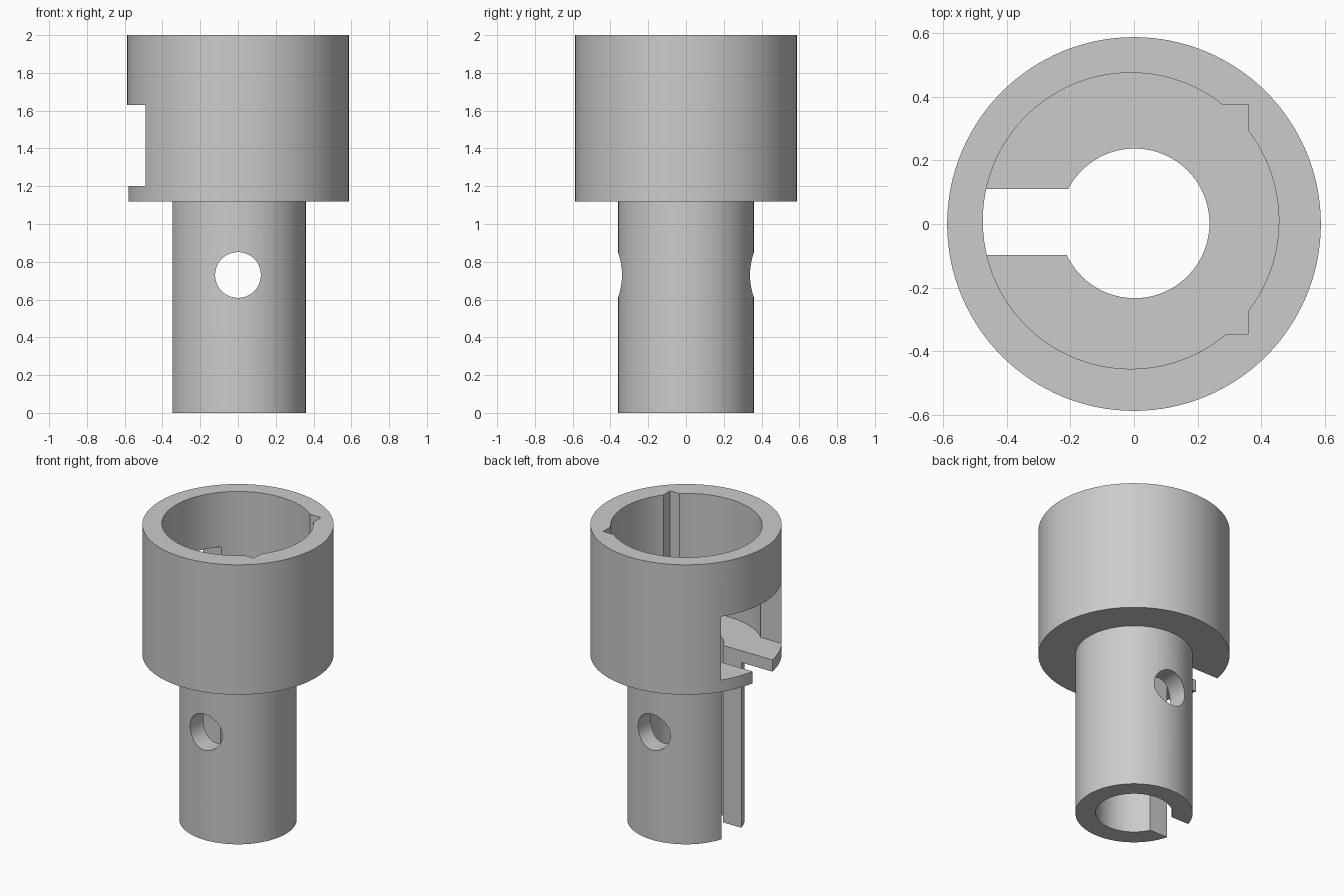
import bpy
import bmesh
from math import pi
from mathutils import Matrix, Vector

if "Cube" in bpy.data.objects:
    bpy.data.objects.remove(bpy.data.objects["Cube"], do_unlink=True)

SEGMENTS = 128
TOP, FLOOR, SHOULDER = 2.0, 1.2, 1.12

grey = bpy.data.materials.new("plain grey")
grey.use_nodes = True
colour = (0.6, 0.6, 0.6, 1)
grey.diffuse_color = colour
grey.node_tree.nodes["Principled BSDF"].inputs["Base Color"].default_value = colour


def finish(name, bm):
    bmesh.ops.recalc_face_normals(bm, faces=bm.faces)
    mesh = bpy.data.meshes.new(name)
    bm.to_mesh(mesh)
    bm.free()
    mesh.materials.append(grey)
    obj = bpy.data.objects.new(name, mesh)
    bpy.context.collection.objects.link(obj)
    return obj


def lathe(name, profile):
    bm = bmesh.new()
    verts = [bm.verts.new((r, 0, z)) for r, z in profile]
    edges = [bm.edges.new(pair) for pair in zip(verts, verts[1:])]
    bmesh.ops.spin(bm, geom=verts + edges, axis=(0, 0, 1), cent=(0, 0, 0),
                   angle=2 * pi, steps=SEGMENTS)
    bmesh.ops.remove_doubles(bm, verts=bm.verts, dist=1e-5)
    return finish(name, bm)


def cylinder(name, radius, length, centre, rotation=None):
    bm = bmesh.new()
    matrix = Matrix.Translation(centre) @ (rotation or Matrix())
    bmesh.ops.create_cone(bm, cap_ends=True, segments=SEGMENTS, radius1=radius,
                          radius2=radius, depth=length, matrix=matrix)
    return finish(name, bm)


def box(name, low, high):
    low, high = Vector(low), Vector(high)
    bm = bmesh.new()
    matrix = Matrix.Translation((low + high) / 2) @ Matrix.Diagonal((*(high - low), 1))
    bmesh.ops.create_cube(bm, size=1, matrix=matrix)
    return finish(name, bm)


# Stepped outer body: narrow shank below a wide socket
body = lathe("socket_adapter", [(0, 0), (0.36, 0), (0.36, SHOULDER),
                                (0.587, SHOULDER), (0.587, TOP), (0, TOP)])

cutters = [
    # Socket cavity, slightly off centre, and the bore through the shank
    cylinder("cavity_cutter", 0.465, 1, (-0.01, 0.01, FLOOR + 0.5)),
    cylinder("bore_cutter", 0.235, 3, (0.002, 0.002, 1)),
    # Square corner notches in the cavity wall
    box("notch_cutter", (0, -0.345, FLOOR), (0.36, 0.375, 2.2)),
    # Side window in the socket
    box("window_cutter", (-0.8, -0.325, FLOOR), (-0.1, 0.325, 1.63)),
    # Lengthwise slot through shank and socket floor
    box("slot_cutter", (-0.8, -0.097, -0.2), (0, 0.11, FLOOR + 0.1)),
    # Cross pin hole through the shank
    cylinder("pin_hole_cutter", 0.121, 2, (0, 0, 0.73), Matrix.Rotation(pi / 2, 4, "X")),
]

bpy.context.view_layer.objects.active = body
for cutter in cutters:
    cut = body.modifiers.new(cutter.name, "BOOLEAN")
    cut.operation = "DIFFERENCE"
    cut.solver = "EXACT"
    cut.object = cutter
    bpy.ops.object.modifier_apply(modifier=cut.name)
    bpy.data.objects.remove(cutter, do_unlink=True)

bpy.ops.object.select_all(action="DESELECT")
body.select_set(True)
bpy.ops.object.shade_smooth_by_angle(angle=pi / 6)
